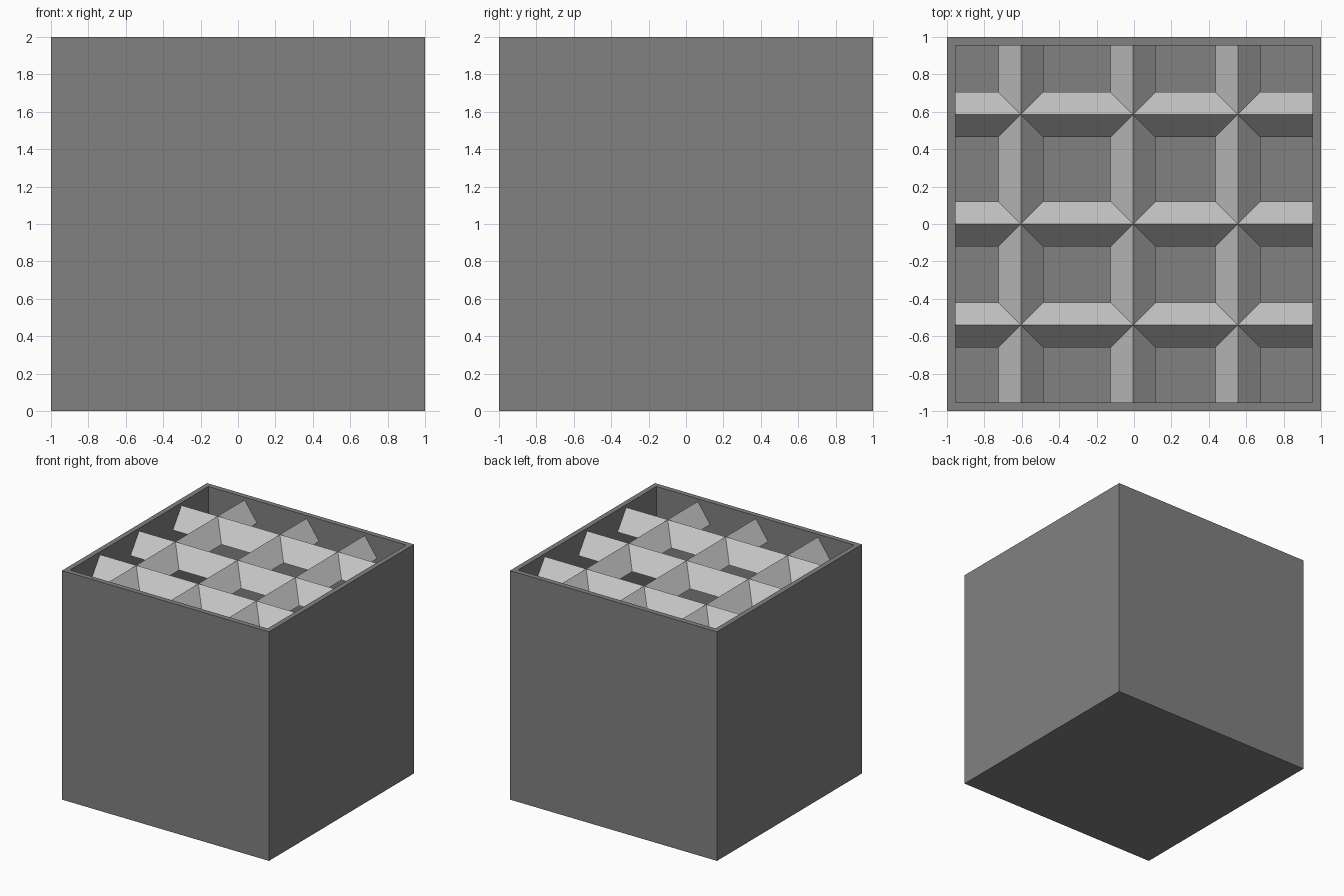
import bpy, bmesh
from math import pi
from mathutils import Matrix

if "Cube" in bpy.data.objects:
    bpy.data.objects.remove(bpy.data.objects["Cube"])

WALL = 0.045            # wall and floor thickness
INNER = 1.0 - WALL
TOP_Z = 1.976           # ridge line of the bars
DROP = 0.17             # bar height
HALF = 0.12             # half the bar width


def grey(name, value):
    mat = bpy.data.materials.new(name)
    mat.diffuse_color = (value, value, value, 1)
    mat.use_nodes = True
    mat.node_tree.nodes["Principled BSDF"].inputs["Base Color"].default_value = mat.diffuse_color
    return mat


BOX_GREY = grey("dark_grey", 0.22)
BAR_GREY = grey("mid_grey", 0.55)


def make_object(name, bm, mat):
    bmesh.ops.recalc_face_normals(bm, faces=bm.faces)
    mesh = bpy.data.meshes.new(name)
    bm.to_mesh(mesh)
    bm.free()
    mesh.materials.append(mat)
    obj = bpy.data.objects.new(name, mesh)
    bpy.context.collection.objects.link(obj)
    return obj


# Open box: inset the top face, then push it down to the floor
bm = bmesh.new()
bmesh.ops.create_cube(bm, size=2, matrix=Matrix.Translation((0, 0, 1)))
top = max(bm.faces, key=lambda f: f.calc_center_median().z)
bmesh.ops.inset_region(bm, faces=[top], thickness=WALL, use_even_offset=True)
floor = bmesh.ops.extrude_discrete_faces(bm, faces=[top])["faces"][0]
bmesh.ops.translate(bm, verts=floor.verts, vec=(0, 0, WALL - 2))
make_object("open_box", bm, BOX_GREY)


def roof_bar(name, offset, along_x):
    """Triangular bar spanning the box from wall to wall."""
    bm = bmesh.new()
    profile = [(-HALF, TOP_Z - DROP), (HALF, TOP_Z - DROP), (0, TOP_Z)]
    face = bm.faces.new([bm.verts.new((x + offset, -INNER, z)) for x, z in profile])
    out = bmesh.ops.extrude_face_region(bm, geom=[face])["geom"]
    verts = [g for g in out if isinstance(g, bmesh.types.BMVert)]
    bmesh.ops.translate(bm, verts=verts, vec=(0, 2 * INNER, 0))
    if along_x:
        # swap the axes so that offset becomes the y position
        bmesh.ops.rotate(bm, verts=bm.verts, matrix=Matrix.Rotation(pi / 2, 3, 'Z'))
    make_object(name, bm, BAR_GREY)


# Grid of crossing bars near the rim
for i, x in enumerate((-0.605, -0.005, 0.555)):
    roof_bar(f"lengthwise_bar_{i + 1}", x, False)
for i, y in enumerate((-0.54, 0.0, 0.585)):
    roof_bar(f"crosswise_bar_{i + 1}", y, True)
